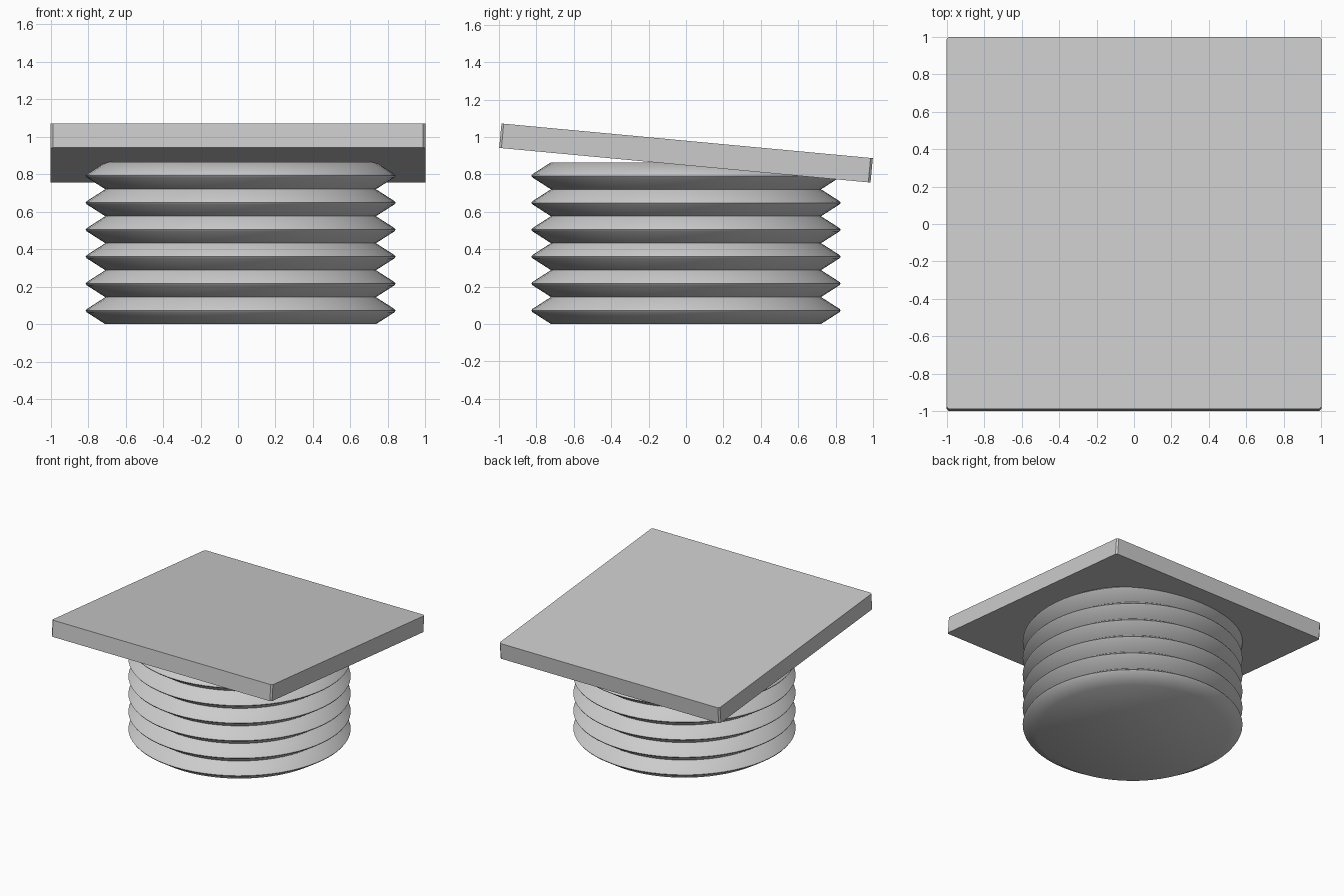
import bpy, bmesh, math

if "Cube" in bpy.data.objects:
    bpy.data.objects.remove(bpy.data.objects["Cube"])

def finish(name, bm):
    bmesh.ops.recalc_face_normals(bm, faces=bm.faces)
    me = bpy.data.meshes.new(name)
    bm.to_mesh(me)
    bm.free()
    ob = bpy.data.objects.new(name, me)
    bpy.context.collection.objects.link(ob)
    return ob

# Pleated bellows: a lathed zigzag with six folds, capped at both ends
FOLDS, PITCH, R_IN, R_OUT, SIDES = 6, 0.144, 0.722, 0.827, 64
profile = [(R_IN, 0.0)]
for i in range(FOLDS):
    z = i * PITCH
    profile += [(R_OUT - 0.006, z + PITCH * 0.44),
                (R_OUT, z + PITCH * 0.5),
                (R_OUT - 0.006, z + PITCH * 0.56),
                (R_IN, z + PITCH)]
bm = bmesh.new()
rings = [[bm.verts.new((r * math.cos(2 * math.pi * k / SIDES),
                        r * math.sin(2 * math.pi * k / SIDES), z))
          for k in range(SIDES)] for r, z in profile]
for a, b in zip(rings, rings[1:]):
    for k in range(SIDES):
        n = (k + 1) % SIDES
        bm.faces.new((a[k], a[n], b[n], b[k]))
bm.faces.new(rings[0][::-1])
bm.faces.new(rings[-1])
bellows = finish("bellows", bm)
bellows.location.x = 0.014
bpy.context.view_layer.objects.active = bellows
bellows.select_set(True)
bpy.ops.object.shade_smooth_by_angle(angle=math.radians(40))

# Tilted top board with slightly chamfered corners
bm = bmesh.new()
bmesh.ops.create_cube(bm, size=1)
bmesh.ops.scale(bm, vec=(2.0, 1.994, 0.131), verts=bm.verts)
corners = [e for e in bm.edges if abs(e.verts[0].co.z - e.verts[1].co.z) > 0.1]
bmesh.ops.bevel(bm, geom=corners, offset=0.012, segments=1, affect='EDGES')
board = finish("top_board", bm)
board.location.z = 0.914
board.rotation_euler.x = math.radians(-5.33)
